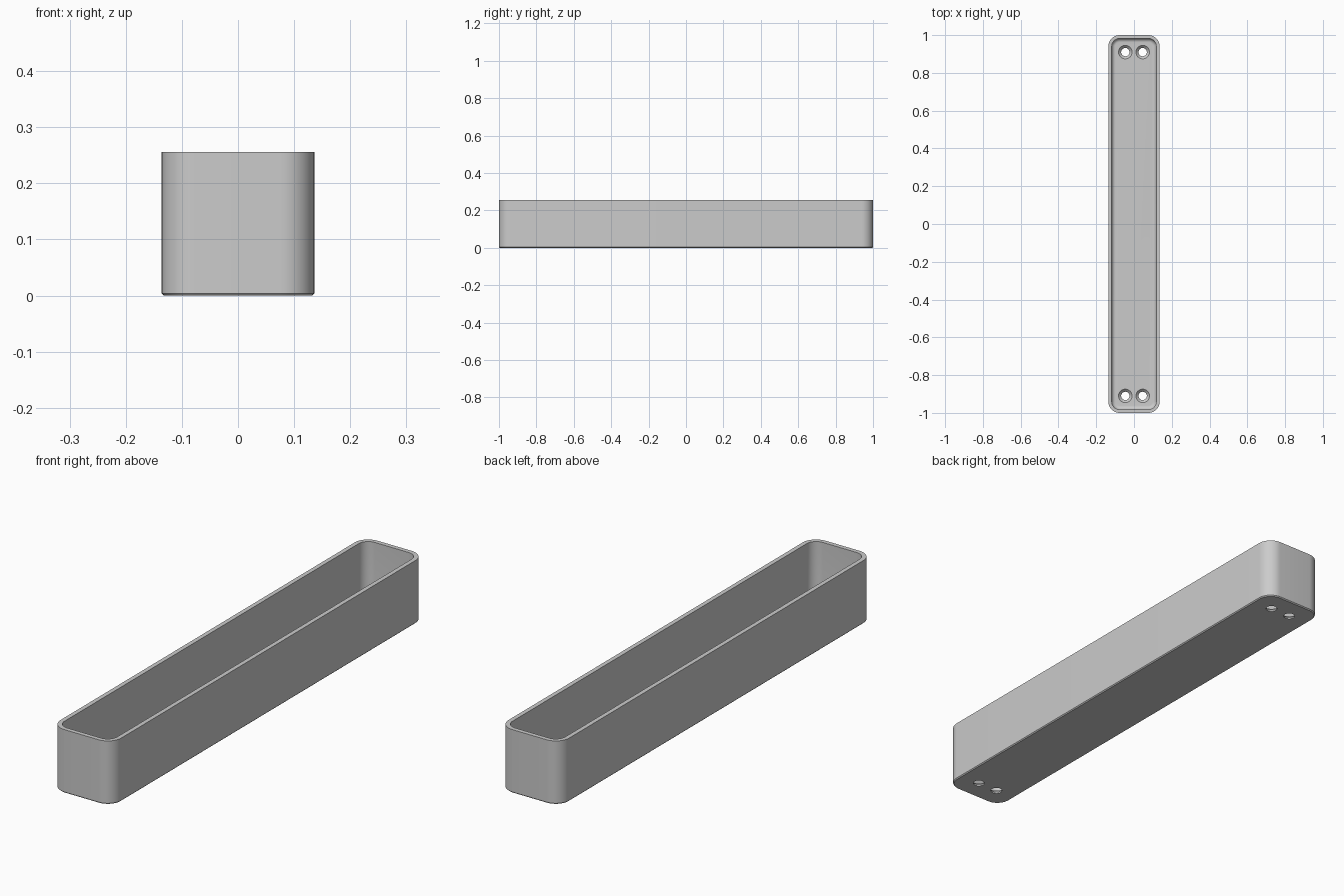
import bpy, bmesh, math

cube = bpy.data.objects.get("Cube")
if cube:
    bpy.data.objects.remove(cube, do_unlink=True)

HALF_X, HALF_Y, HEIGHT = 0.136, 1.0, 0.256
CORNER, WALL, FLOOR, FILLET = 0.06, 0.018, 0.02, 0.02
SEGS = 12

grey = bpy.data.materials.new("plain grey")
grey.use_nodes = True
colour = (0.6, 0.6, 0.6, 1)
grey.diffuse_color = colour
grey.node_tree.nodes["Principled BSDF"].inputs["Base Color"].default_value = colour


def rounded_ring(inset, z):
    """Points of a rounded rectangle, inset from the outer wall."""
    radius = CORNER - inset
    points = []
    for k, (sx, sy) in enumerate([(1, 1), (-1, 1), (-1, -1), (1, -1)]):
        for i in range(SEGS + 1):
            a = (k + i / SEGS) * math.pi / 2
            points.append((sx * (HALF_X - CORNER) + radius * math.cos(a),
                           sy * (HALF_Y - CORNER) + radius * math.sin(a), z))
    return points


def circle_ring(x, y, radius, z, sides=32):
    return [(x + radius * math.cos(2 * math.pi * i / sides),
             y + radius * math.sin(2 * math.pi * i / sides), z) for i in range(sides)]


def loft(name, rings):
    """Closed solid through a stack of rings."""
    bm = bmesh.new()
    loops = [[bm.verts.new(p) for p in ring] for ring in rings]
    for a, b in zip(loops, loops[1:]):
        for i in range(len(a)):
            j = (i + 1) % len(a)
            bm.faces.new((a[i], a[j], b[j], b[i]))
    bm.faces.new(loops[0][::-1])
    bm.faces.new(loops[-1])
    bmesh.ops.recalc_face_normals(bm, faces=bm.faces)
    mesh = bpy.data.meshes.new(name)
    bm.to_mesh(mesh)
    bm.free()
    mesh.materials.append(grey)
    obj = bpy.data.objects.new(name, mesh)
    bpy.context.collection.objects.link(obj)
    return obj


# Trough: outer wall, rim, inner wall, floor fillet
profile = [(0.004, 0), (0, 0.004), (0, HEIGHT), (WALL, HEIGHT)]
for i in range(9):
    a = i / 8 * math.pi / 2
    profile.append((WALL + FILLET * (1 - math.cos(a)), FLOOR + FILLET * (1 - math.sin(a))))
trough = loft("planter_trough", [rounded_ring(*p) for p in profile])

# Drain holes, widened at the top
bpy.context.view_layer.objects.active = trough
for x in (-0.046, 0.046):
    for y in (-0.91, 0.91):
        hole = [(0.022, -0.02), (0.022, 0.006), (0.036, FLOOR), (0.036, FLOOR + 0.01)]
        cutter = loft("drain_cutter", [circle_ring(x, y, r, z) for r, z in hole])
        cutter.hide_render = True
        cut = trough.modifiers.new("drain_hole", "BOOLEAN")
        cut.operation = "DIFFERENCE"
        cut.solver = "EXACT"
        cut.object = cutter
        bpy.ops.object.modifier_apply(modifier=cut.name)
        bpy.data.objects.remove(cutter, do_unlink=True)

# Smooth corners, sharp rims
bpy.ops.object.select_all(action="DESELECT")
trough.select_set(True)
bpy.ops.object.shade_smooth_by_angle(angle=math.radians(30))
